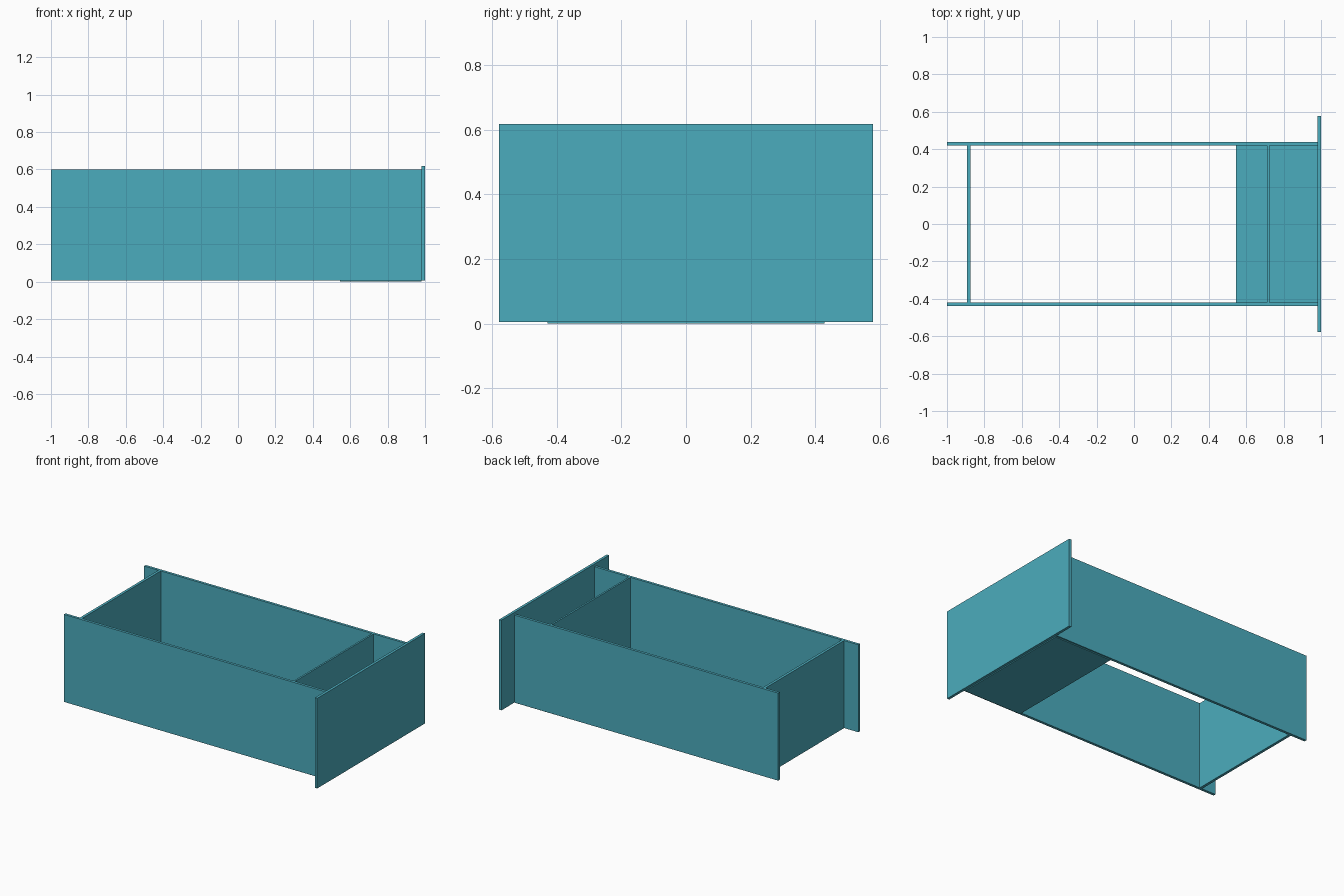
import bpy

if "Cube" in bpy.data.objects:
    bpy.data.objects.remove(bpy.data.objects["Cube"])

teal = bpy.data.materials.new("teal")
teal.diffuse_color = (0.071, 0.413, 0.509, 1.0)
teal.use_nodes = True
teal.node_tree.nodes["Principled BSDF"].inputs["Base Color"].default_value = teal.diffuse_color


def board(name, x, y, z):
    """Box board from (min, max) ranges."""
    bpy.ops.mesh.primitive_cube_add(size=1)
    o = bpy.context.object
    o.name = name
    for v in o.data.vertices:
        v.co = [r[0] if c < 0 else r[1] for c, r in zip(v.co, (x, y, z))]
    o.data.materials.append(teal)
    return o


Z0, Z1 = 0.006, 0.6      # board bottom and rim
IN, OUT = 0.421, 0.439   # side board inner and outer y

# Wide drawer front
board("drawer_front", (0.982, 1.0), (-0.578, 0.578), (Z0, 0.618))

# Two long sides
board("side_front", (-1.0, 0.982), (-OUT, -IN), (Z0, Z1))
board("side_back", (-1.0, 0.982), (IN, OUT), (Z0, Z1))

# Cross boards: recessed end and thinner divider
board("end_board", (-0.893, -0.875), (-IN, IN), (Z0, Z1))
board("divider", (0.712, 0.724), (-IN, IN), (Z0, Z1))

# Partial thin bottom plate
board("bottom_plate", (0.546, 0.982), (-0.429, 0.429), (0.0, Z0))
